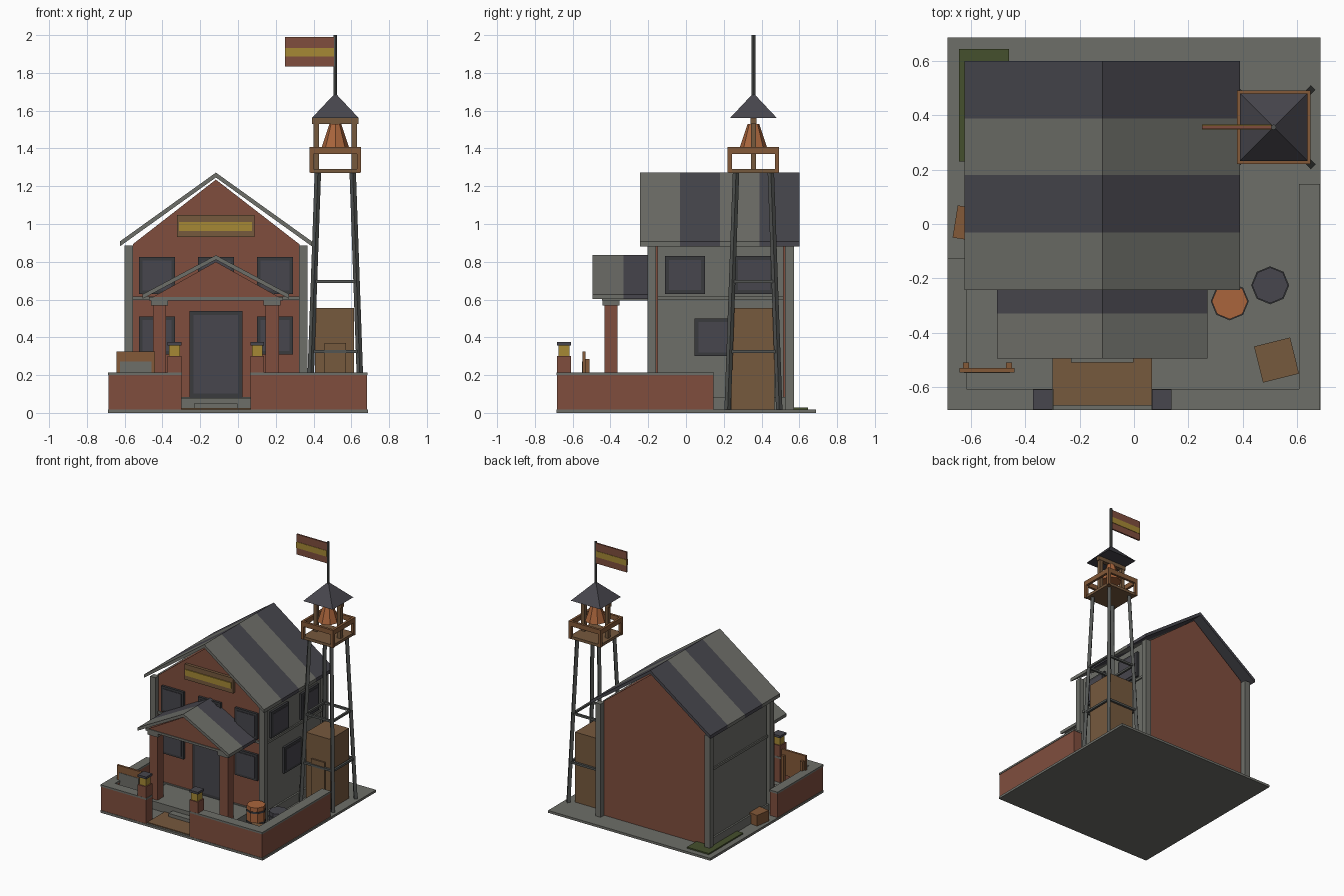
import bpy, bmesh, math
from mathutils import Vector, Matrix

if "Cube" in bpy.data.objects:
    bpy.data.objects.remove(bpy.data.objects["Cube"])


def mat(name, rgb):
    m = bpy.data.materials.new(name)
    m.diffuse_color = (*rgb, 1)
    m.use_nodes = True
    m.node_tree.nodes["Principled BSDF"].inputs["Base Color"].default_value = m.diffuse_color
    return m


BRICK = mat("brick", (0.215, 0.076, 0.048))
STONE = mat("stone grey", (0.155, 0.158, 0.14))
SLATE = mat("slate", (0.063, 0.061, 0.074))
FRAME = mat("dark frame", (0.042, 0.043, 0.048))
IRON = mat("iron grey", (0.085, 0.09, 0.085))
GOLD = mat("gold", (0.38, 0.25, 0.035))
COPPER = mat("copper", (0.40, 0.13, 0.045))
WOOD = mat("brown wood", (0.18, 0.10, 0.048))
OAK = mat("warm wood", (0.23, 0.10, 0.04))
GREEN = mat("moss green", (0.06, 0.08, 0.026))


def finish(name, bm, m):
    bmesh.ops.recalc_face_normals(bm, faces=bm.faces)
    me = bpy.data.meshes.new(name)
    bm.to_mesh(me)
    bm.free()
    me.materials.append(m)
    ob = bpy.data.objects.new(name, me)
    bpy.context.collection.objects.link(ob)
    return ob


def box(name, m, x, y, z, turn=0):
    """Box from (min, max) ranges, turned about its own vertical axis."""
    bm = bmesh.new()
    bmesh.ops.create_cube(bm, size=1)
    for v in bm.verts:
        v.co.x *= x[1] - x[0]
        v.co.y *= y[1] - y[0]
        v.co.z *= z[1] - z[0]
    ob = finish(name, bm, m)
    ob.location = ((x[0] + x[1]) / 2, (y[0] + y[1]) / 2, (z[0] + z[1]) / 2)
    ob.rotation_euler.z = math.radians(turn)
    return ob


def prism(name, m, pts, y0, y1):
    """Profile in x and z, extruded along y."""
    bm = bmesh.new()
    f = bm.faces.new([bm.verts.new((x, y0, z)) for x, z in pts])
    r = bmesh.ops.extrude_face_region(bm, geom=[f])
    for v in r["geom"]:
        if isinstance(v, bmesh.types.BMVert):
            v.co.y = y1
    return finish(name, bm, m)


def cone(name, m, x, y, z, r, sides=8, turn=0):
    bm = bmesh.new()
    bmesh.ops.create_cone(bm, cap_ends=True, segments=sides, radius1=r[0], radius2=r[1],
                          depth=z[1] - z[0], matrix=Matrix.Rotation(math.radians(turn), 4, 'Z'))
    ob = finish(name, bm, m)
    ob.location = (x, y, (z[0] + z[1]) / 2)
    return ob


def beam(name, m, a, b, w):
    """Square bar between two points."""
    a, b = Vector(a), Vector(b)
    bm = bmesh.new()
    bmesh.ops.create_cube(bm, size=1)
    bmesh.ops.scale(bm, vec=(w, w, (b - a).length), verts=bm.verts)
    q = (b - a).to_track_quat('Z', 'Y').to_matrix().to_4x4()
    bmesh.ops.transform(bm, matrix=Matrix.Translation((a + b) / 2) @ q, verts=bm.verts)
    return finish(name, bm, m)


CX = -0.117  # centre line of the house

# Ground, path, moss
box("ground_slab", STONE, (-0.688, 0.688), (-0.685, 0.688), (0, 0.018))
box("path", WOOD, (-0.30, 0.067), (-0.67, -0.40), (0.01, 0.025))
box("moss_patch", GREEN, (-0.645, -0.46), (0.23, 0.645), (0.01, 0.028))

# House body with gable, side panels, corner posts, plinth and belt course
prism("house_body", BRICK, [(-0.557, 0.018), (0.325, 0.018), (0.325, 0.893),
                            (CX, 1.235), (-0.557, 0.893)], -0.165, 0.53)
for s in (-1, 1):
    side = lambda a, b: tuple(sorted((CX + s * a, CX + s * b)))
    box("side_panel", STONE, side(0.43, 0.462), (-0.15, 0.515), (0.018, 0.885))
    box("side_belt", STONE, side(0.43, 0.472), (-0.15, 0.515), (0.598, 0.616))
    box("side_plinth", STONE, side(0.43, 0.475), (-0.165, 0.525), (0.018, 0.085))
    for y in ((-0.205, -0.16), (0.525, 0.572)):
        box("corner_post", STONE, side(0.44, 0.485), y, (0.018, 0.885))
box("front_belt", STONE, (-0.557, 0.325), (-0.178, -0.16), (0.598, 0.616))
box("front_plinth", STONE, (-0.557, 0.325), (-0.178, -0.16), (0.018, 0.085))


def striped_roof(name, half, eave, ridge, t, ys):
    for i in range(len(ys) - 1):
        pts = [(CX - half, eave), (CX, ridge), (CX + half, eave),
               (CX + half, eave - t), (CX, ridge - t), (CX - half, eave - t)]
        prism(name, (STONE, SLATE)[i % 2], pts, ys[i], ys[i + 1])


striped_roof("main_roof", 0.508, 0.908, 1.272, 0.026, (-0.243, -0.032, 0.18, 0.388, 0.60))

# Porch
striped_roof("porch_roof", 0.388, 0.628, 0.835, 0.024, (-0.495, -0.33, -0.165))
prism("porch_pediment", BRICK, [(CX - 0.34, 0.61), (CX + 0.34, 0.61), (CX, 0.80)], -0.44, -0.165)
box("porch_beam", STONE, (CX - 0.355, CX + 0.355), (-0.445, -0.165), (0.596, 0.613))
box("porch_floor", STONE, (CX - 0.37, CX + 0.37), (-0.46, -0.165), (0.018, 0.08))
box("porch_step", STONE, (CX - 0.115, CX + 0.115), (-0.51, -0.45), (0.018, 0.05))
for s in (-1, 1):
    x = CX + s * 0.298
    box("porch_column", BRICK, (x - 0.035, x + 0.035), (-0.432, -0.362), (0.08, 0.57))
    box("column_cap", STONE, (x - 0.045, x + 0.045), (-0.442, -0.352), (0.568, 0.597))


# Windows and door: frame with a slightly raised inner pane
def window_front(x, z0, z1, w=0.095, name="front_window", rim=0.018):
    box(name + "_frame", FRAME, (x - w, x + w), (-0.183, -0.16), (z0, z1))
    box(name + "_pane", SLATE, (x - w + rim, x + w - rim), (-0.187, -0.17),
        (z0 + rim, z1 - rim))


for s in (-1, 0, 1):
    window_front(CX + s * 0.312, 0.63, 0.825)
    if s:
        window_front(CX + s * 0.312, 0.31, 0.51)
window_front(CX, 0.08, 0.54, 0.14, "door", 0.022)
for y, z in ((-0.005, 0.63), (0.36, 0.63), (0.15, 0.30)):
    box("side_window_frame", FRAME, (0.34, 0.362), (y - 0.105, y + 0.105), (z, z + 0.2))
    box("side_window_pane", SLATE, (0.345, 0.366), (y - 0.085, y + 0.085), (z + 0.02, z + 0.18))

# Sign board on the gable
box("sign_board", WOOD, (-0.322, 0.088), (-0.187, -0.16), (0.93, 1.047))
box("sign_panel", GOLD, (-0.312, 0.075), (-0.194, -0.18), (0.964, 1.01))

# Yard walls with capping, gate piers and lanterns
walls = [((-0.685, -0.30), (-0.682, -0.612)), ((0.067, 0.682), (-0.682, -0.612)),
         ((-0.685, -0.62), (-0.612, -0.13)), ((0.612, 0.682), (-0.612, 0.145))]
for x, y in walls:
    box("yard_wall", BRICK, x, y, (0.018, 0.2))
    box("wall_cap", STONE, (x[0] - 0.003, x[1] + 0.003), (y[0] - 0.003, y[1] + 0.003), (0.2, 0.214))
for x in (-0.336, 0.102):
    box("gate_pier", BRICK, (x - 0.036, x + 0.036), (-0.684, -0.61), (0.018, 0.3))
    box("lantern", GOLD, (x - 0.028, x + 0.028), (-0.676, -0.618), (0.3, 0.36))
    box("lantern_cap", SLATE, (x - 0.036, x + 0.036), (-0.684, -0.61), (0.358, 0.375))

# Bell tower: leaning legs and cross bars
TX, TY = 0.515, 0.357
half = lambda z: 0.137 + (0.092 - 0.137) * z / 1.28
corners = [(-1, -1), (1, -1), (1, 1), (-1, 1)]


def ring(name, m, h, z, w):
    for i in range(4):
        a, b = corners[i], corners[(i + 1) % 4]
        beam(name, m, (TX + a[0] * h, TY + a[1] * h, z), (TX + b[0] * h, TY + b[1] * h, z), w)


for sx, sy in corners:
    beam("tower_leg", IRON, (TX + sx * half(0), TY + sy * half(0), 0.005),
         (TX + sx * half(1.28), TY + sy * half(1.28), 1.28), 0.024)
    box("rail_post", OAK, (TX + sx * 0.125 - 0.011, TX + sx * 0.125 + 0.011),
        (TY + sy * 0.125 - 0.011, TY + sy * 0.125 + 0.011), (1.272, 1.4))
for z in (0.325, 0.695):
    ring("tower_crossbar", IRON, half(z), z, 0.016)
box("tower_platform", WOOD, (TX - 0.13, TX + 0.13), (TY - 0.13, TY + 0.13), (1.27, 1.291))
for s in (-1, 1):
    a, b = sorted((s * 0.118, s * 0.136))
    box("rail_side", OAK, (TX + a, TX + b), (TY - 0.136, TY + 0.136), (1.37, 1.407))
    box("rail_front", OAK, (TX - 0.136, TX + 0.136), (TY + a, TY + b), (1.37, 1.407))
    box("belfry_post", WOOD, (TX + s * 0.1 - 0.014, TX + s * 0.1 + 0.014),
        (TY - 0.014, TY + 0.014), (1.285, 1.535))
box("bell_beam", WOOD, (TX - 0.123, TX + 0.123), (TY - 0.016, TY + 0.016), (1.53, 1.562))
cone("bell", COPPER, TX, TY, (1.395, 1.53), (0.076, 0.031), 8)
cone("tower_roof", SLATE, TX, TY, (1.56, 1.69), (0.125 * math.sqrt(2), 0.004), 4, 45)

# Flag
cone("flag_pole", IRON, TX, TY, (1.65, 2.0), (0.01, 0.01), 8)
box("flag", BRICK, (0.25, 0.507), (TY - 0.006, TY + 0.006), (1.835, 1.99))
box("flag_stripe", GOLD, (0.25, 0.507), (TY - 0.009, TY + 0.009), (1.886, 1.932))

# Shed between the tower legs
box("shed", WOOD, (0.408, 0.613), (0.242, 0.468), (0.018, 0.555))
box("shed_door", WOOD, (0.458, 0.573), (0.23, 0.245), (0.018, 0.37))

# Barrels and crates
for name, m, x, y, h in (("copper_barrel", COPPER, 0.353, -0.285, 0.19),
                         ("dark_barrel", SLATE, 0.502, -0.226, 0.16)):
    cone(name, m, x, y, (0.01, h), (0.066, 0.066), 8)
    for z in (0.06, h - 0.045):
        cone("barrel_hoop", FRAME, x, y, (z, z + 0.014), (0.07, 0.07), 8)
box("yard_crate", WOOD, (0.457, 0.594), (-0.57, -0.433), (0.01, 0.14), 14)
box("side_crate", OAK, (-0.66, -0.54), (-0.06, 0.06), (0.01, 0.1), -9)

# Notice board
box("notice_board", OAK, (-0.643, -0.44), (-0.547, -0.531), (0.13, 0.325))
box("notice_panel", STONE, (-0.626, -0.457), (-0.55, -0.54), (0.15, 0.272))
for x in (-0.62, -0.46):
    box("notice_post", OAK, (x - 0.011, x + 0.011), (-0.532, -0.51), (0.018, 0.285))
